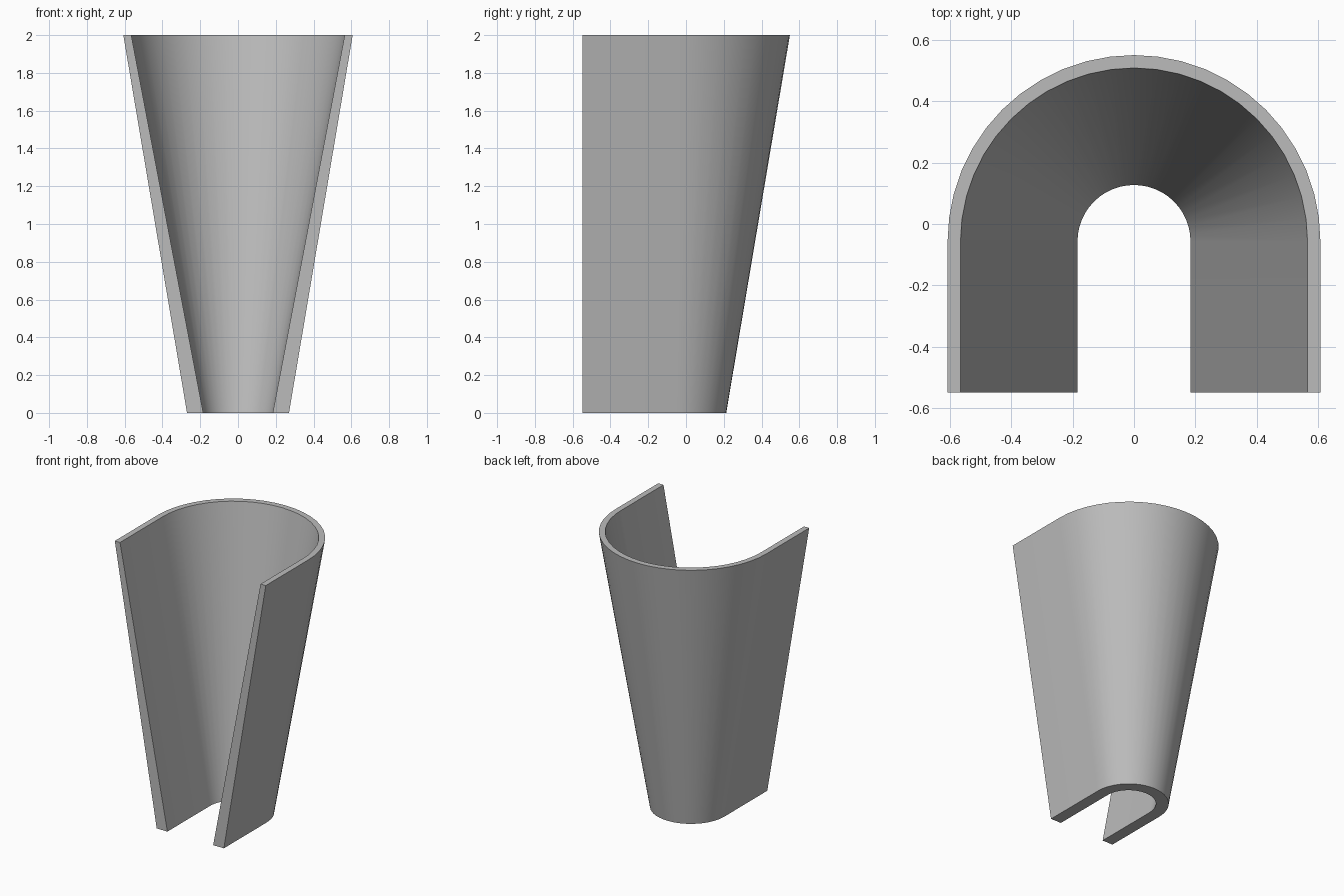
import bpy
import bmesh
from math import pi, cos, sin, radians

cube = bpy.data.objects.get("Cube")
if cube:
    bpy.data.objects.remove(cube, do_unlink=True)

FRONT, CENTRE, HEIGHT, STEPS = -0.548, -0.057, 2.0, 24

grey = bpy.data.materials.new("light_grey")
grey.use_nodes = True
colour = (0.5, 0.5, 0.5, 1)
grey.diffuse_color = colour
grey.node_tree.nodes["Principled BSDF"].inputs["Base Color"].default_value = colour


def u_profile(bm, radius, z):
    """U-shaped line: straight side, half circle at the back, straight side."""
    points = [(radius, FRONT)]
    for i in range(STEPS + 1):
        a = pi * i / STEPS
        points.append((radius * cos(a), CENTRE + radius * sin(a)))
    points.append((-radius, FRONT))
    return [bm.verts.new((x, y, z)) for x, y in points]


# Flared U-shaped shell, thicker at the foot than at the rim
bm = bmesh.new()
loops = [u_profile(bm, 0.27, 0), u_profile(bm, 0.607, HEIGHT),
         u_profile(bm, 0.565, HEIGHT), u_profile(bm, 0.184, 0)]

# Outer wall, rim, inner wall and foot
for k in range(4):
    a, b = loops[k], loops[(k + 1) % 4]
    for i in range(len(a) - 1):
        bm.faces.new((a[i], a[i + 1], b[i + 1], b[i]))

# Front end faces of the two sides
for end in (0, -1):
    bm.faces.new([loop[end] for loop in loops])
bmesh.ops.recalc_face_normals(bm, faces=bm.faces)

mesh = bpy.data.meshes.new("flared_shell")
bm.to_mesh(mesh)
bm.free()
mesh.materials.append(grey)
shell = bpy.data.objects.new("flared_shell", mesh)
bpy.context.collection.objects.link(shell)

bpy.ops.object.select_all(action="DESELECT")
shell.select_set(True)
bpy.context.view_layer.objects.active = shell
bpy.ops.object.shade_smooth_by_angle(angle=radians(30))
